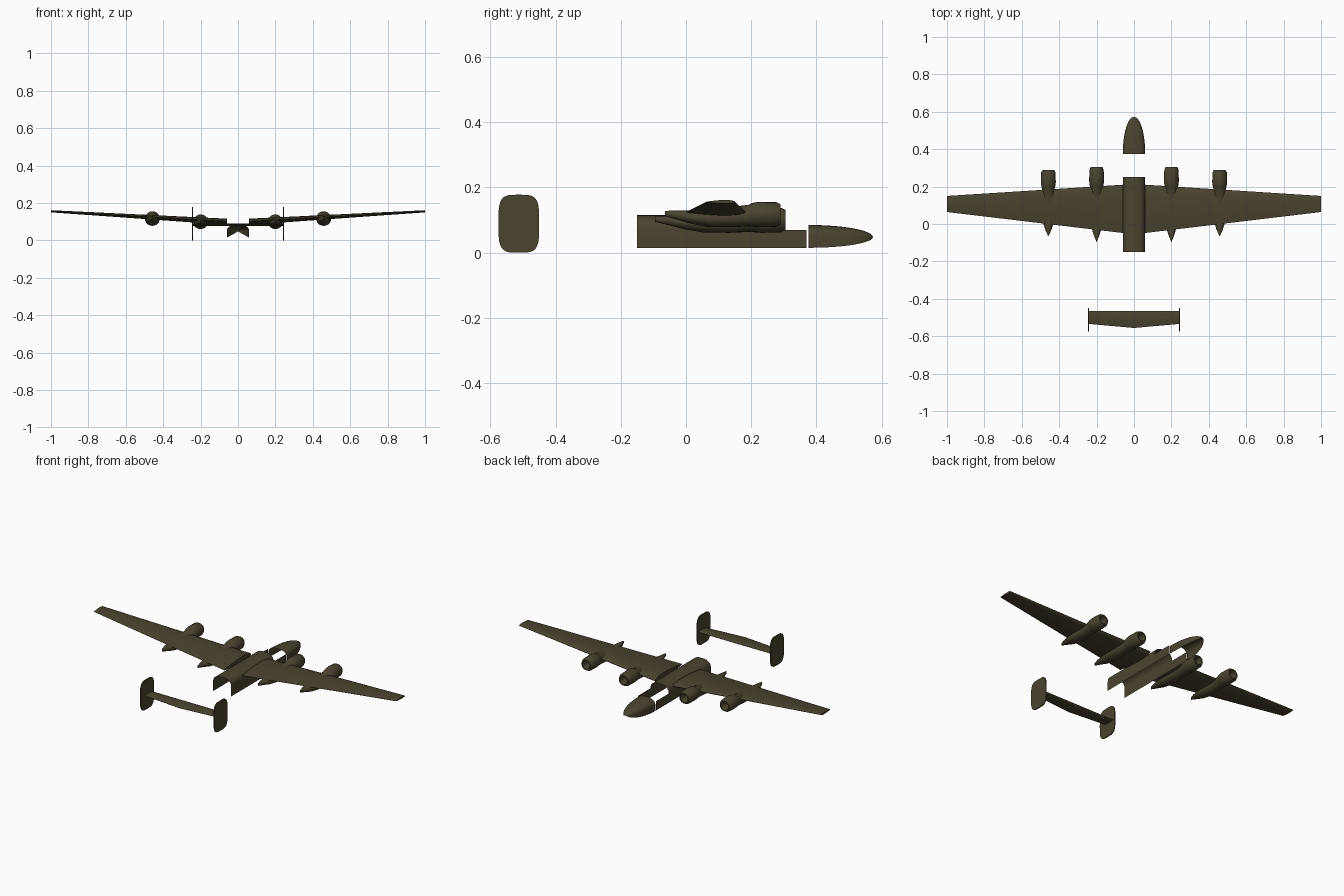
import bpy, bmesh
from math import sin, cos, pi, sqrt, radians

if "Cube" in bpy.data.objects:
    bpy.data.objects.remove(bpy.data.objects["Cube"])

olive = bpy.data.materials.new("olive drab")
olive.use_nodes = True
olive.diffuse_color = (0.068, 0.057, 0.028, 1)
olive.node_tree.nodes["Principled BSDF"].inputs["Base Color"].default_value = olive.diffuse_color


def loft(name, rings, closed=True, caps=True, angle=40):
    """Skin a row of equal-length point rings."""
    bm = bmesh.new()
    rows = [[bm.verts.new(p) for p in ring] for ring in rings]
    n = len(rows[0])
    for a, b in zip(rows, rows[1:]):
        for i in range(n if closed else n - 1):
            j = (i + 1) % n
            bm.faces.new((a[i], a[j], b[j], b[i]))
    if caps:
        bm.faces.new(rows[0])
        bm.faces.new(rows[-1])
    bmesh.ops.remove_doubles(bm, verts=bm.verts, dist=0.0001)
    bmesh.ops.recalc_face_normals(bm, faces=bm.faces)
    mesh = bpy.data.meshes.new(name)
    bm.to_mesh(mesh)
    bm.free()
    ob = bpy.data.objects.new(name, mesh)
    bpy.context.collection.objects.link(ob)
    mesh.materials.append(olive)
    bpy.ops.object.select_all(action="DESELECT")
    ob.select_set(True)
    bpy.context.view_layer.objects.active = ob
    bpy.ops.object.shade_smooth_by_angle(angle=radians(angle))
    return ob


def power(v, e):
    return abs(v) ** e * (1 if v >= 0 else -1)


def airfoil(x, lead, trail, z, thick, n=10):
    """Closed wing section at station x, blunt at the front."""
    ring = []
    for k in range(2 * n):
        t = pi * k / n
        c = (1 - cos(t)) / 2
        half = thick * 1.3 * (sqrt(c) * (1 - c) + 0.04 * c)
        ring.append((x, lead + (trail - lead) * c, z + (half if k <= n else -half)))
    return ring


# Fuselage: open-bottomed arched shell, then low side walls ahead of it
arch = [(0.06 * power(cos(pi * k / 16), 0.8), 0.07 + 0.045 * power(sin(pi * k / 16), 0.8))
        for k in range(17)]
hull = [(0.06, 0.015)] + arch + [(-0.06, 0.015)]
loft("fuselage_shell", [[(x, y, z) for x, z in hull] for y in (-0.15, 0.25)], False, False)
for side, s in (("left", 1), ("right", -1)):
    loft(side + "_cockpit_wall",
         [[(s * 0.06, y, 0.015), (s * 0.06, y, 0.07)] for y in (0.25, 0.37)], False, False)

# Nose: bullet shell, open underneath
rings = []
for k in range(13):
    t = pi / 2 * k / 12
    s, y = cos(t), 0.375 + 0.198 * sin(t)
    dome = [(0.06, -0.033)] + [(0.06 * power(cos(pi * i / 16), 0.85), 0.037 * power(sin(pi * i / 16), 0.85))
                               for i in range(17)] + [(-0.06, -0.033)]
    rings.append([(x * s, y, 0.048 + z * s) for x, z in dome])
loft("nose_shell", rings, False, False, 60)


def nacelle(name, x, z, front, back):
    """Engine pod: recessed intake, round cowling, body fading to a knife edge."""
    # distance along pod, half width, half height, drop of centre
    stations = [(0.05, 0.016, 0.016, 0), (0.0, 0.024, 0.024, 0), (0.0, 0.031, 0.031, 0),
                (0.015, 0.038, 0.038, 0), (0.075, 0.040, 0.039, 0), (0.1, 0.037, 0.036, 0.001),
                (0.11, 0.034, 0.033, 0.003), (0.17, 0.035, 0.031, 0.008),
                (0.25, 0.036, 0.026, 0.012), (0.31, 0.031, 0.02, 0.008),
                (0.36, 0.017, 0.014, 0.001), (0.4, 0.001, 0.008, -0.003)]
    scale = (front - back) / 0.4
    loft(name, [[(x + w * cos(pi * k / 10), front - d * scale, z - drop + h * sin(pi * k / 10))
                 for k in range(20)] for d, w, h, drop in stations])


for side, s in (("left", 1), ("right", -1)):
    # Tapered wing with dihedral
    loft(side + "_wing", [airfoil(s * 0.06, 0.21, -0.048, 0.1, 0.032),
                          airfoil(s * 1.0, 0.15, 0.064, 0.156, 0.011)])
    nacelle(side + "_inner_engine", s * 0.2, 0.1, 0.305, -0.095)
    nacelle(side + "_outer_engine", s * 0.458, 0.117, 0.29, -0.065)

    # Rounded tail fin plate
    outline = [(-0.5125 + 0.0625 * power(cos(pi * k / 16), 0.5),
                0.089 + 0.089 * power(sin(pi * k / 16), 0.5)) for k in range(32)]
    loft(side + "_fin", [[(s * x, y, z) for y, z in outline] for x in (0.24, 0.246)])

# Horizontal tail with swept rear edge
loft("tailplane", [airfoil(x, -0.465, trail, 0.084, t)
                   for x, trail, t in ((-0.243, -0.534, 0.011), (0, -0.556, 0.015), (0.243, -0.534, 0.011))])
